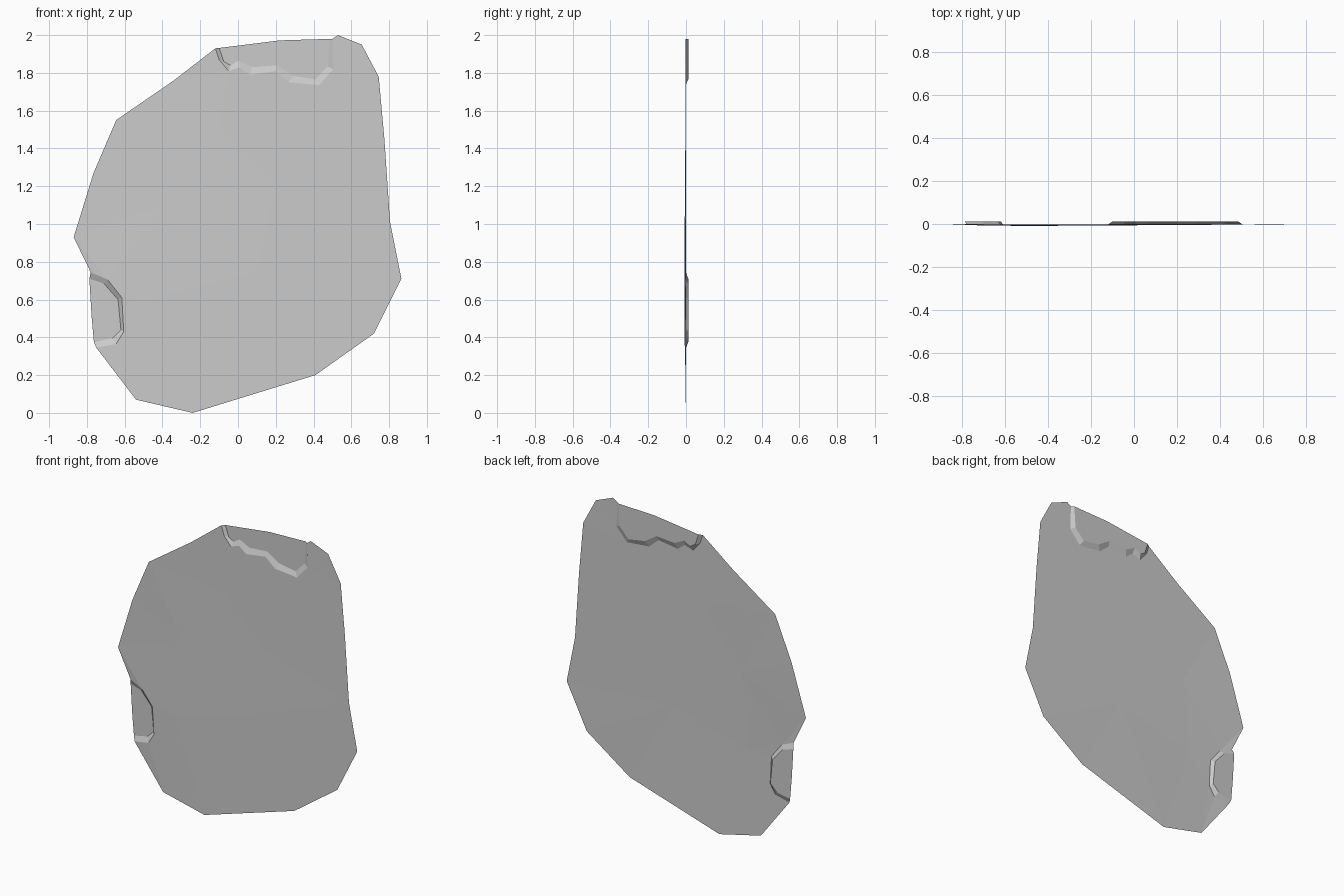
import bpy
import bmesh
from math import exp
from mathutils import Vector
from mathutils.geometry import delaunay_2d_cdt

default_cube = bpy.data.objects.get("Cube")
if default_cube:
    bpy.data.objects.remove(default_cube, do_unlink=True)

CHIP_DEPTH = 0.012

# Outline of the slab, clockwise as seen from the front, split where chips interrupt it
right_rim = [(.53, 2), (.655, 1.95), (.745, 1.78), (.775, 1.45), (.805, 1.01),
             (.865, .71), (.72, .42), (.41, .2), (-.24, 0), (-.54, .07)]
left_rim = [(-.87, .93), (-.765, 1.27), (-.645, 1.55), (-.34, 1.76)]

# Chip edges: the outer line lies on the slab, the inner line on the chip floor
top_outer = [(-.12, 1.93), (-.1, 1.87), (-.05, 1.81), (.01, 1.83), (.06, 1.79),
             (.2, 1.81), (.27, 1.75), (.43, 1.735), (.505, 1.82), (.5, 1.98)]
top_inner = [(-.1, 1.932), (-.075, 1.86), (-.04, 1.84), (.005, 1.865), (.075, 1.83),
             (.205, 1.84), (.29, 1.785), (.41, 1.765), (.475, 1.835), (.485, 1.98)]
side_outer = [(-.75, .345), (-.645, .365), (-.605, .43), (-.615, .61), (-.69, .705), (-.78, .745)]
side_inner = [(-.763, .375), (-.665, .395), (-.62, .44), (-.635, .6), (-.71, .685), (-.787, .71)]

# Inner points that carry the gentle swelling of the face
swell_points = [(-.45, .6), (-.4, 1.1), (.1, .75), (.2, 1.2), (-.1, 1.5)]


def face_depth(x, z):
    """Shallow bulge towards the front, strongest at the lower left."""
    return -0.002 - 0.007 * exp(-3 * ((x + .4) ** 2 + (z - .7) ** 2)) if abs(x) < .7 else 0


def make_material(name, value):
    material = bpy.data.materials.new(name)
    material.use_nodes = True
    colour = (value, value, value, 1)
    material.diffuse_color = colour
    material.node_tree.nodes["Principled BSDF"].inputs["Base Color"].default_value = colour
    return material


def make_object(name, vertices, faces, material):
    mesh = bpy.data.meshes.new(name)
    mesh.from_pydata(vertices, [], faces)
    mesh.materials.append(material)
    bm = bmesh.new()
    bm.from_mesh(mesh)
    # The whole surface looks towards the front
    bm.normal_update()
    bmesh.ops.reverse_faces(bm, faces=[f for f in bm.faces if f.normal.y > 0])
    bm.to_mesh(mesh)
    bm.free()
    obj = bpy.data.objects.new(name, mesh)
    bpy.context.collection.objects.link(obj)
    return obj


def make_slab(name, loop, extra, material):
    """Fill the outline with triangles that pass through the extra points."""
    points = [Vector(p) for p in loop[::-1] + extra]
    verts, _, faces, *_ = delaunay_2d_cdt(points, [], [list(range(len(loop)))], 1, 1e-5)
    make_object(name, [(p.x, face_depth(*p), p.y) for p in verts], faces, material)


def make_chip(name, outer, inner, mouth, material):
    """Sloping edge strip plus a flat sunken floor reaching the rim."""
    n = len(outer)
    vertices = [(x, face_depth(x, z), z) for x, z in outer]
    vertices += [(x, CHIP_DEPTH, z) for x, z in inner + mouth]
    faces = [(i, i + 1, n + i + 1, n + i) for i in range(n - 1)]
    faces.append(range(n, len(vertices)))
    make_object(name, vertices, faces, material)


stone = make_material("stone grey", 0.6)

outline = right_rim + side_outer + left_rim + top_outer
# The side chip joins the rim running upwards, the top chip running rightwards
make_slab("slab_face", outline, swell_points, stone)
make_chip("top_chip", top_outer, top_inner, [(.22, 1.972)], stone)
make_chip("side_chip", side_outer, side_inner, [(-.775, .51)], stone)
